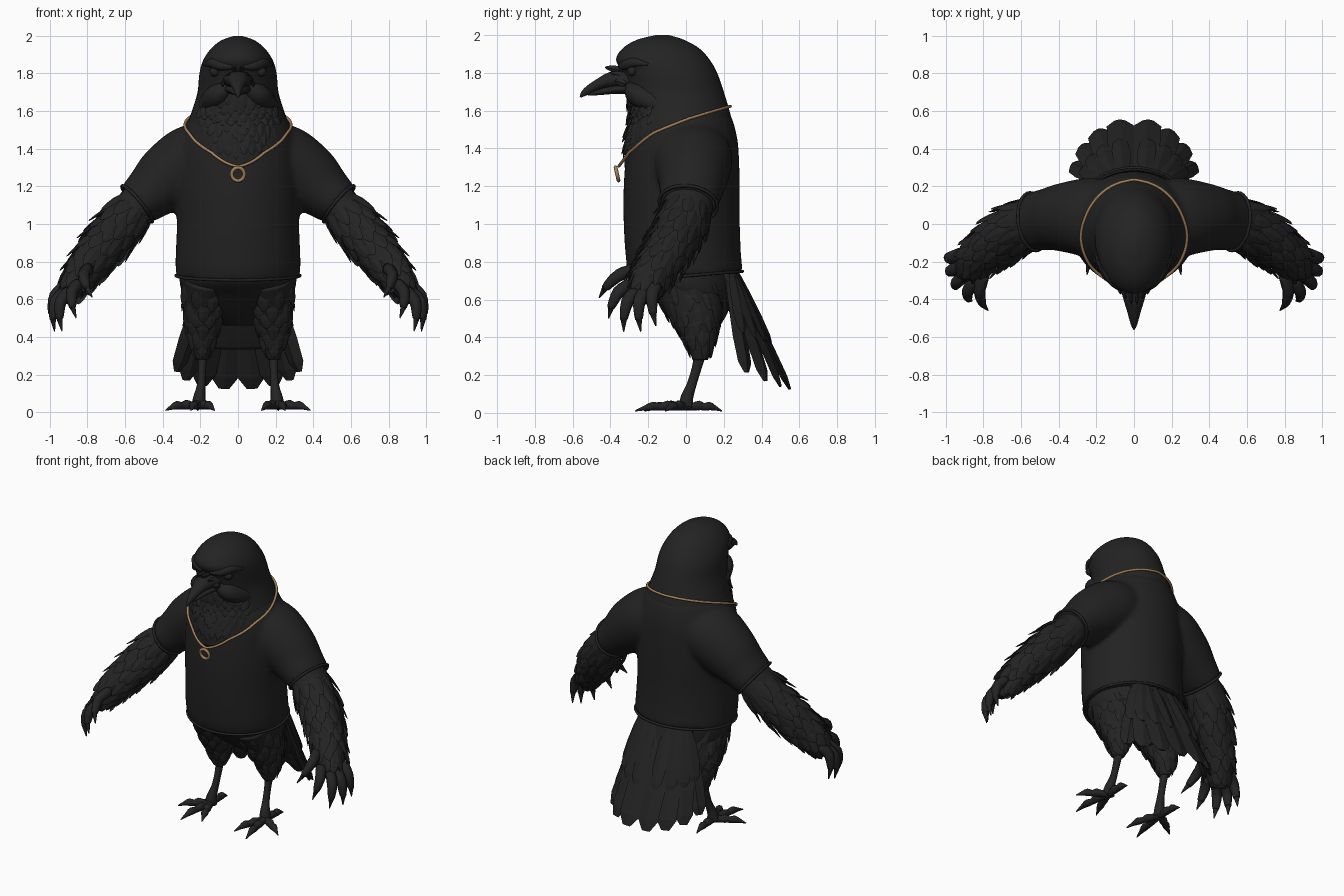
import bpy, bmesh, math, random
from mathutils import Vector as V

if "Cube" in bpy.data.objects:
    bpy.data.objects.remove(bpy.data.objects["Cube"])

random.seed(4)
X, Y, Z = V((1, 0, 0)), V((0, 1, 0)), V((0, 0, 1))


def material(name, col):
    m = bpy.data.materials.new(name)
    m.diffuse_color = (*col, 1)
    m.use_nodes = True
    m.node_tree.nodes["Principled BSDF"].inputs["Base Color"].default_value = m.diffuse_color
    return m


BLACK = material("black feathers", (0.017, 0.017, 0.017))
CLOTH = material("black cloth", (0.016, 0.016, 0.016))
TAN = material("tan cord", (0.38, 0.22, 0.10))


# ---- helpers: smooth lofts through rings (x, y, z, radius_u, radius_v) ----
def ring(rings, t):
    n = len(rings)
    t = max(0, min(n - 1, t))
    i = min(int(t), n - 2)
    f = t - i
    a, b, c, d = (rings[max(0, min(n - 1, i + k))] for k in (-1, 0, 1, 2))
    r = [0.5 * (2 * q + (s - p) * f + (2 * p - 5 * q + 4 * s - w) * f * f + (3 * q - p - 3 * s + w) * f ** 3)
         for p, q, s, w in zip(a, b, c, d)]
    return V(r[:3]), max(.002, r[3]), max(.002, r[4])


def surf(rings, t, ang, ref=Y, axis=None):
    c, ru, rv = ring(rings, t)
    tan = axis or (ring(rings, t + .05)[0] - ring(rings, t - .05)[0]).normalized()
    u = tan.cross(ref).normalized()
    v = u.cross(tan)
    return c + u * ru * math.cos(ang) + v * rv * math.sin(ang)


def tube(bm, rings, ref=Y, axis=None, n=24, k=5):
    steps = (len(rings) - 1) * k
    rows = [[bm.verts.new(surf(rings, j / k, math.tau * i / n, ref, axis)) for i in range(n)]
            for j in range(steps + 1)]
    for p, q in zip(rows, rows[1:]):
        for i in range(n):
            bm.faces.new((p[i], p[(i + 1) % n], q[(i + 1) % n], q[i]))
    bm.faces.new(rows[0])
    bm.faces.new(rows[-1])


def feather(bm, a, b, w, t, normal, prof=(.5, 1, .85, .45, .03)):
    d = (b - a).normalized()
    side = d.cross(normal).normalized()
    nrm = side.cross(d)
    rows = []
    for s, p in zip((0, .3, .65, .9, 1), prof):
        c = a.lerp(b, s)
        rows.append([bm.verts.new(c + o) for o in (side * w * p, nrm * t * p, -side * w * p, -nrm * t * p)])
    for p, q in zip(rows, rows[1:]):
        for i in range(4):
            bm.faces.new((p[i], p[(i + 1) % 4], q[(i + 1) % 4], q[i]))
    bm.faces.new(rows[0])
    bm.faces.new(rows[-1])


def coat(bm, rings, t0, t1, rows, cols, dt, w, lift, a0=0, a1=math.tau, axis=None):
    # staggered rows of pointed feathers lying on a loft
    for r in range(rows):
        for c in range(cols):
            t = t0 + (t1 - t0) * (r + random.uniform(-.2, .2)) / max(1, rows - 1)
            ang = a0 + (a1 - a0) * (c + .5 * (r % 2) + .25) / cols
            a = surf(rings, t, ang, Y, axis)
            out = (a - ring(rings, t)[0]).normalized()
            b = surf(rings, t + dt * random.uniform(.8, 1.15), ang, Y, axis) + out * lift * random.uniform(.5, 1.2)
            feather(bm, a - out * .005, b, w, .008, out)


def finish(name, bm, mat, mirror=False, voxel=0, smooth=True):
    bmesh.ops.recalc_face_normals(bm, faces=bm.faces)
    me = bpy.data.meshes.new(name)
    bm.to_mesh(me)
    bm.free()
    me.materials.append(mat)
    me.polygons.foreach_set("use_smooth", [smooth] * len(me.polygons))
    ob = bpy.data.objects.new(name, me)
    bpy.context.collection.objects.link(ob)
    if mirror:
        ob.modifiers.new("mirror", "MIRROR").use_mirror_merge = False
    if voxel:
        m = ob.modifiers.new("blend", "REMESH")
        m.mode, m.voxel_size, m.use_smooth_shade = "VOXEL", voxel, True
        s = ob.modifiers.new("soften", "SMOOTH")
        s.iterations, s.factor = 6, .5
    return ob


def cord(name, pts, r, mat):
    cu = bpy.data.curves.new(name, "CURVE")
    cu.dimensions, cu.bevel_depth, cu.bevel_resolution = "3D", r, 2
    sp = cu.splines.new("POLY")
    sp.points.add(len(pts) - 1)
    for p, q in zip(sp.points, pts):
        p.co = (*q, 1)
    sp.use_cyclic_u = True
    cu.materials.append(mat)
    ob = bpy.data.objects.new(name, cu)
    bpy.context.collection.objects.link(ob)


def level(z, hw, y0, y1):
    return (0, (y0 + y1) / 2, z, hw, (y1 - y0) / 2)


# ---- head and neck ----
head = [level(*r) for r in (
    (2.0, .02, -.16, -.09), (1.975, .09, -.26, -.01), (1.93, .145, -.335, .07), (1.87, .185, -.37, .125),
    (1.8, .205, -.335, .165), (1.7, .215, -.31, .20), (1.6, .245, -.295, .23), (1.53, .265, -.30, .245),
    (1.43, .25, -.32, .24), (1.3, .2, -.325, .2))]
bm = bmesh.new()
tube(bm, head, axis=-Z, n=40)
head_ob = finish("head", bm, BLACK)

bm = bmesh.new()
coat(bm, head, 5.0, 7.6, 7, 11, .9, .028, .018, math.radians(-145), math.radians(-35), -Z)
finish("throat_feathers", bm, BLACK, smooth=False)

# brows, eyes and cheeks
bm = bmesh.new()
tube(bm, [(.03, -.35, 1.835, .012, .012), (.09, -.325, 1.84, .022, .025), (.14, -.275, 1.855, .02, .025),
          (.18, -.20, 1.845, .006, .006)], Z, n=12)
tube(bm, [(.04, -.30, 1.74, .02, .02), (.10, -.26, 1.69, .065, .06), (.16, -.17, 1.64, .05, .05),
          (.2, -.08, 1.6, .01, .01)], Z, n=16)
finish("brows_and_cheeks", bm, BLACK, mirror=True)
bm = bmesh.new()
bmesh.ops.create_uvsphere(bm, u_segments=16, v_segments=10, radius=.026)
bmesh.ops.translate(bm, verts=bm.verts, vec=(.125, -.285, 1.81))
finish("eyes", bm, BLACK, mirror=True)

# beak, two halves, with nose bristles
bm = bmesh.new()
tube(bm, [(0, -.27, 1.76, .09, .055), (0, -.38, 1.765, .062, .045), (0, -.46, 1.74, .038, .03),
          (0, -.53, 1.70, .018, .02), (0, -.56, 1.672, .004, .005)], Z)
finish("upper_beak", bm, BLACK)
bm = bmesh.new()
tube(bm, [(0, -.27, 1.72, .085, .035), (0, -.38, 1.712, .052, .024), (0, -.46, 1.698, .03, .016),
          (0, -.52, 1.685, .008, .006)], Z)
finish("lower_beak", bm, BLACK)
bm = bmesh.new()
for x, z in ((.015, 1.83), (.045, 1.80), (.07, 1.76)):
    feather(bm, V((x * 1.2, -.32, z - .02)), V((x, -.445 + x, z)), .02, .012, X)
finish("nose_bristles", bm, BLACK, mirror=True, smooth=False)

# ---- shirt: torso and sleeves blended together ----
torso = [level(*r) for r in (
    (1.57, .255, -.27, .24), (1.5, .29, -.30, .262), (1.4, .32, -.315, .278), (1.2, .33, -.33, .285),
    (1.0, .325, -.33, .285), (.82, .332, -.318, .292), (.72, .33, -.295, .30))]
sleeve = [(.12, .02, 1.40, .16, .20), (.24, .035, 1.335, .195, .21), (.37, .035, 1.245, .182, .185),
          (.46, .025, 1.17, .15, .165), (.538, .012, 1.105, .124, .155)]
bm = bmesh.new()
tube(bm, torso, axis=-Z, n=48)
for v in bm.verts:
    if v.co.z < .8:
        v.co.z += .08 * v.co.y
for s in (1, -1):
    tube(bm, [(s * r[0], *r[1:]) for r in sleeve], n=32)
shirt = finish("shirt", bm, CLOTH, voxel=.016)
for s, side in ((1, "left"), (-1, "right")):
    pts = [surf(sleeve, 3.95, math.tau * i / 32) for i in range(32)]
    cord(side + "_sleeve_hem", [(s * p.x, p.y, p.z) for p in pts], .009, CLOTH)
hem = [surf(torso, 5.9, math.tau * i / 48, Y, -Z) for i in range(48)]
cord("shirt_hem", [(p.x, p.y, p.z + .08 * p.y) for p in hem], .008, CLOTH)

# ---- necklace, pushed out of the shirt and neck surfaces ----
bpy.context.view_layer.update()
dg = bpy.context.evaluated_depsgraph_get()
slope = ((-.36, 1.30), (-.30, 1.38), (-.17, 1.48), (.02, 1.56), (.24, 1.625))
pts = []
for i in range(72):
    f = math.tau * i / 72
    x = math.copysign(.278 * abs(math.sin(f)) ** 1.25, math.sin(f))
    y = -.06 - .295 * math.cos(f)
    for (ya, za), (yb, zb) in zip(slope, slope[1:]):
        if ya <= y <= yb:
            z = za + (zb - za) * (y - ya) / (yb - ya)
    p = V((x, y, z))
    for ob in (shirt, head_ob):
        hit, loc, nor, _ = ob.evaluated_get(dg).closest_point_on_mesh(p)
        if hit and (p - loc).dot(nor) < .008:
            p = loc + nor * .008
    pts.append(p)
cord("necklace_cord", pts, .008, TAN)
ringpts = [V((.033 * math.cos(a), -.365 - .008 * math.sin(a), 1.265 + .035 * math.sin(a)))
           for a in (math.tau * i / 28 for i in range(28))]
cord("pendant_ring", ringpts, .01, TAN)

# ---- arms with feathers and fingers ----
arm = [(.50, .02, 1.14, .105, .13), (.60, -.01, 1.02, .115, .135), (.70, -.07, .90, .112, .13),
       (.79, -.14, .79, .095, .115), (.86, -.20, .69, .07, .10), (.90, -.25, .60, .03, .06)]
bm = bmesh.new()
tube(bm, arm)
finish("arms", bm, BLACK, mirror=True)
bm = bmesh.new()
coat(bm, arm, .5, 3.9, 9, 10, .85, .036, .032)
finish("arm_feathers", bm, BLACK, mirror=True, smooth=False)
bm = bmesh.new()
for bx, by, bz, tx, ty, tz in ((.80, -.27, .76, .775, -.46, .61), (.85, -.30, .68, .86, -.41, .50),
                               (.90, -.27, .64, .935, -.33, .43), (.92, -.22, .64, .975, -.24, .43),
                               (.92, -.16, .67, .985, -.16, .46)):
    a, b = V((bx, by, bz)), V((tx, ty, tz))
    bend = V((.03, -.02, .02))
    tube(bm, [(*a, .032, .036), (*(a.lerp(b, .35) + bend), .032, .034), (*(a.lerp(b, .7) + bend * .8), .022, .024),
              (*(a.lerp(b, .76) + bend * .7), .016, .018), (*b, .003, .003)], n=10, k=3)
finish("fingers", bm, BLACK, mirror=True)

# ---- hips, thighs and legs ----
bm = bmesh.new()
tube(bm, [level(*r) for r in ((.82, .30, -.28, .27), (.70, .31, -.265, .265), (.62, .285, -.17, .25),
                              (.53, .2, -.07, .22), (.46, .07, .02, .18))], axis=-Z, n=32)
finish("hips", bm, BLACK)
thigh = [(.16, -.01, .72, .14, .20), (.175, .03, .60, .12, .16), (.185, .06, .49, .10, .13),
         (.19, .075, .38, .065, .08), (.19, .075, .28, .032, .04)]
bm = bmesh.new()
tube(bm, thigh)
finish("thighs", bm, BLACK, mirror=True)
bm = bmesh.new()
coat(bm, thigh, .4, 3.1, 6, 9, .9, .032, .015)
finish("thigh_feathers", bm, BLACK, mirror=True, smooth=False)
bm = bmesh.new()
tube(bm, [(.19, .075, .32, .03, .036), (.19, .06, .25, .022, .027), (.195, .03, .15, .022, .026),
          (.205, .005, .08, .032, .034), (.21, 0, .03, .04, .04)], n=14)
finish("shanks", bm, BLACK, mirror=True)

# toes with knuckles and claws
bm = bmesh.new()
for tx, ty in ((.125, -.22), (.25, -.27), (.385, -.11), (.215, .19)):
    a, b = V((.21, 0, .045)), V((tx, ty, .012))
    sizes = ((0, .03), (.2, .022), (.36, .027), (.5, .02), (.64, .024), (.76, .017), (.82, .013), (1, .003))
    tube(bm, [(*(V((*a.lerp(b, s).xy, .012 + r if s < .9 else .01))), r, r) for s, r in sizes], Z, n=10, k=2)
finish("toes", bm, BLACK, mirror=True)

# ---- tail fan ----
bm = bmesh.new()
tube(bm, [(0, .18, .80, .20, .08), (0, .235, .66, .20, .065), (0, .31, .48, .19, .045),
          (0, .37, .34, .15, .02)], n=24)
finish("tail_root", bm, BLACK)
bm = bmesh.new()
for j, (x, y, z) in enumerate(((.075, .55, .125), (.19, .50, .14), (.275, .42, .17), (.325, .32, .215))):
    b = V((x, y, z))
    a = V((x * .5, .255 - .01 * j, .74))
    nrm = V((.25 * j, .9, .45))
    feather(bm, a, b, .082 - .008 * j, .02, nrm, (.55, .8, 1, .9, .35))
    feather(bm, a + V((.02, .02, 0)), a.lerp(b, .6) + V((.015, .02, 0)), .05, .015, nrm, (.5, .9, 1, .8, .25))
finish("tail_feathers", bm, BLACK, mirror=True, smooth=False)
